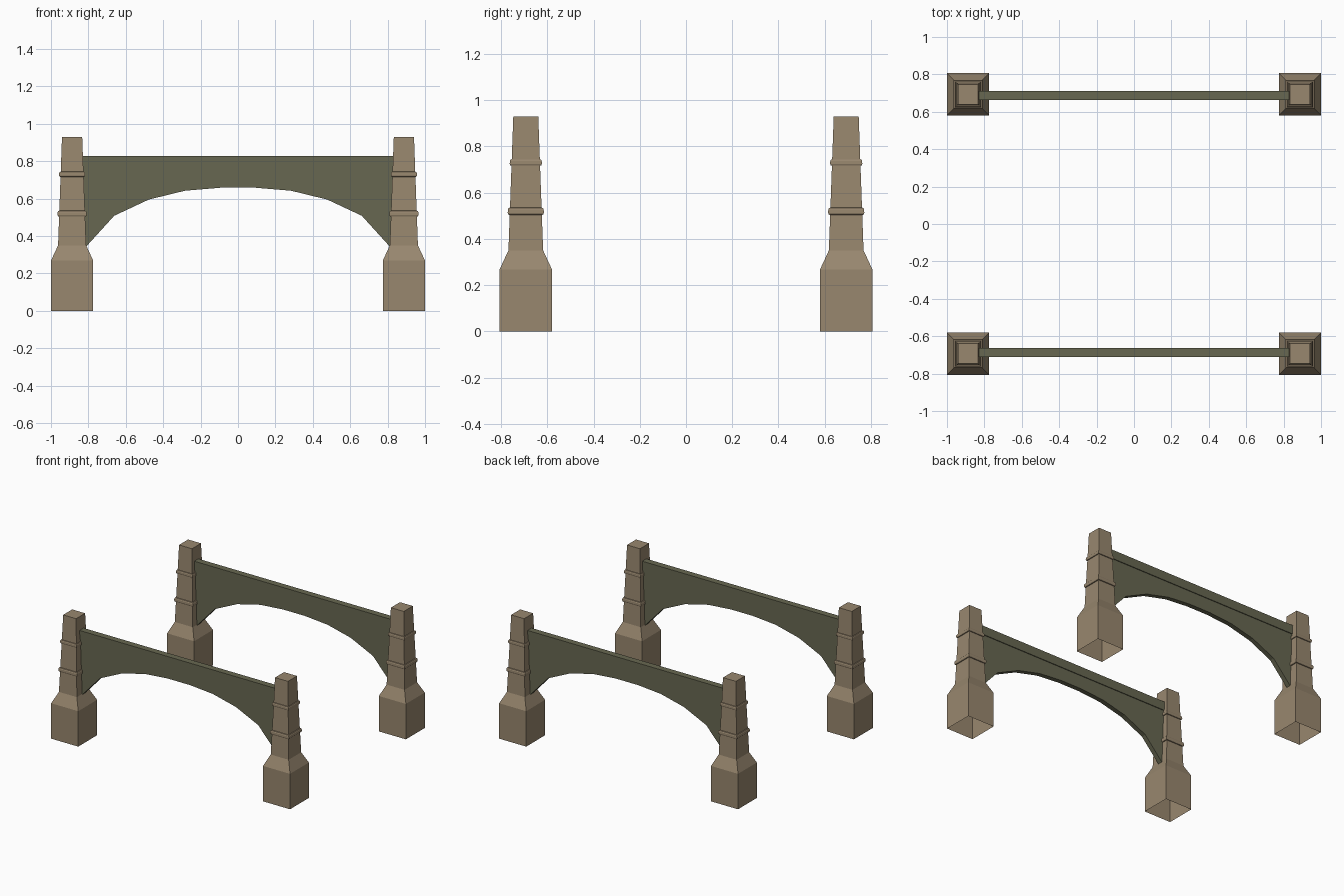
import bpy, bmesh

if "Cube" in bpy.data.objects:
    bpy.data.objects.remove(bpy.data.objects["Cube"])


def material(name, rgb):
    m = bpy.data.materials.new(name)
    m.diffuse_color = (*rgb, 1)
    m.use_nodes = True
    m.node_tree.nodes["Principled BSDF"].inputs["Base Color"].default_value = m.diffuse_color
    return m


STONE = material("tan_stone", (0.315, 0.243, 0.158))
GREEN = material("olive_green", (0.137, 0.137, 0.083))


def finish(bm, name, mat):
    bmesh.ops.recalc_face_normals(bm, faces=bm.faces[:])
    me = bpy.data.meshes.new(name)
    bm.to_mesh(me)
    bm.free()
    me.materials.append(mat)
    ob = bpy.data.objects.new(name, me)
    bpy.context.collection.objects.link(ob)
    return ob


def shaft_half(z):
    # half width of the tapering shaft at height z
    return 0.075 - 0.021 * (z - 0.35) / 0.58


def ring(z, h, out):
    # rounded moulding around the shaft
    steps = [(-1, 0), (-0.9, 0.65), (-0.45, 1), (0.45, 1), (0.9, 0.65), (1, 0)]
    return [(shaft_half(z + h * t) + out * o, z + h * t) for t, o in steps]


# pillar: square sections stacked along a profile, open underneath
PROFILE = ([(0.113, 0), (0.113, 0.268), (0.075, 0.35)]
           + ring(0.519, 0.016, 0.009) + ring(0.73, 0.014, 0.008)
           + [(0.054, 0.93)])


def pillar(name, x, y):
    bm = bmesh.new()
    loops = [[bm.verts.new((x + sx * r, y + sy * r, z))
              for sx, sy in ((-1, -1), (1, -1), (1, 1), (-1, 1))]
             for r, z in PROFILE]
    for a, b in zip(loops, loops[1:]):
        for i in range(4):
            j = (i + 1) % 4
            bm.faces.new((a[i], a[j], b[j], b[i]))
    bm.faces.new(loops[-1])
    finish(bm, name, STONE)


def plate(name, outline, y, half):
    # x-z outline extruded in y
    bm = bmesh.new()
    f = bm.faces.new([bm.verts.new((x, y - half, z)) for x, z in outline])
    ext = bmesh.ops.extrude_face_region(bm, geom=[f])
    bmesh.ops.translate(bm, vec=(0, 2 * half, 0),
                        verts=[v for v in ext["geom"] if isinstance(v, bmesh.types.BMVert)])
    finish(bm, name, GREEN)


# arched web: right half of the underside, mirrored
ARCH = [(0.84, 0.315), (0.81, 0.345), (0.662, 0.508), (0.476, 0.595),
        (0.283, 0.642), (0.093, 0.658)]
WEB = ([(-0.84, 0.76), (0.84, 0.76)] + ARCH + [(-x, z) for x, z in reversed(ARCH)])
RAIL = [(-0.85, 0.76), (0.85, 0.76), (0.85, 0.828), (-0.85, 0.828)]

for side, s in (("front", -1), ("back", 1)):
    for end, e in (("left", -1), ("right", 1)):
        pillar(f"{side}_{end}_pillar", e * 0.887, s * 0.693)
    plate(f"{side}_arch", WEB, s * 0.686, 0.018)
    plate(f"{side}_top_rail", RAIL, s * 0.686, 0.024)
